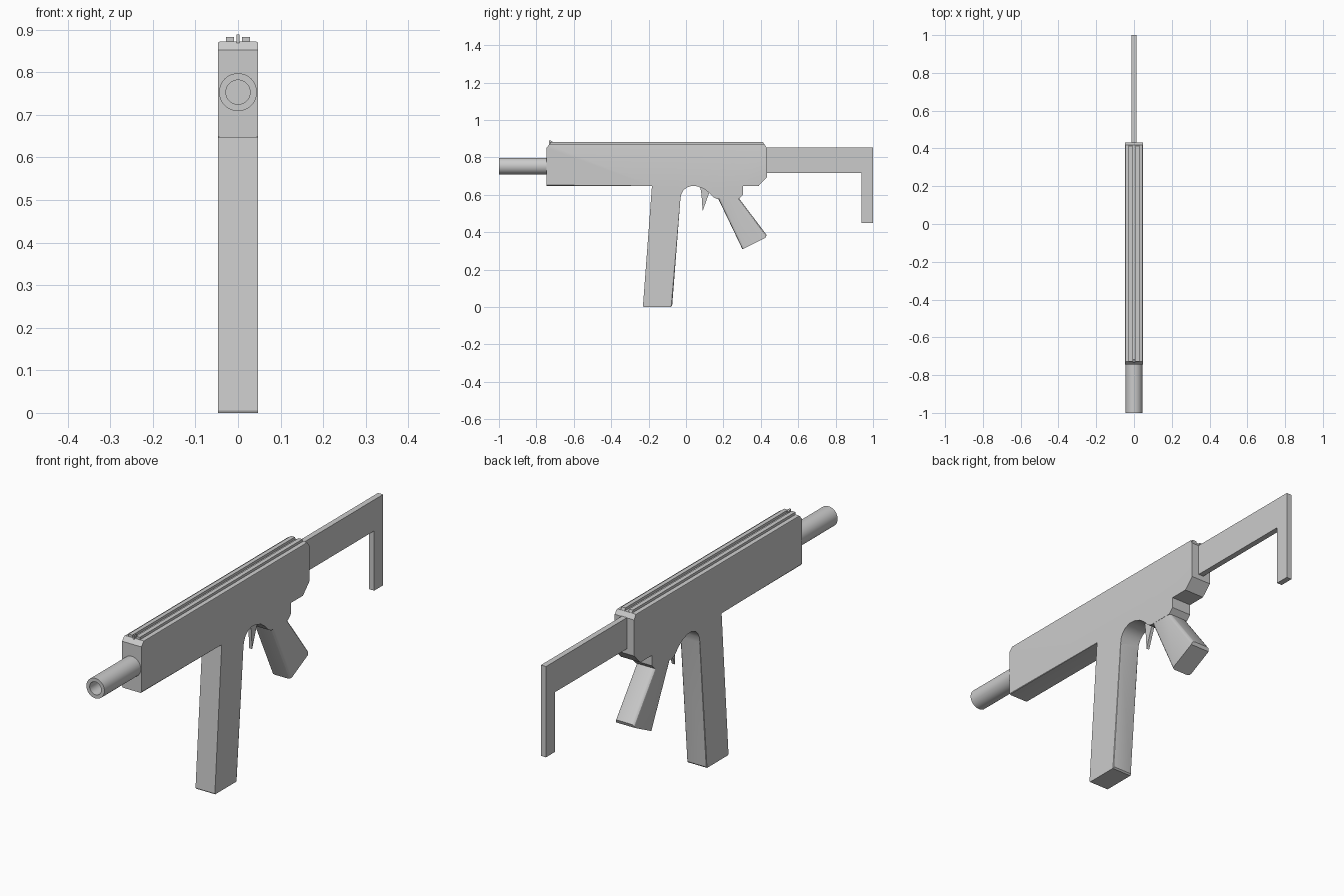
import bpy, bmesh, math
from mathutils import Vector, Matrix

if "Cube" in bpy.data.objects:
    bpy.data.objects.remove(bpy.data.objects["Cube"])


def finish(bm, name, smooth=True):
    bmesh.ops.recalc_face_normals(bm, faces=bm.faces)
    me = bpy.data.meshes.new(name)
    bm.to_mesh(me)
    bm.free()
    ob = bpy.data.objects.new(name, me)
    bpy.context.collection.objects.link(ob)
    if smooth:
        bpy.ops.object.select_all(action='DESELECT')
        ob.select_set(True)
        bpy.context.view_layer.objects.active = ob
        bpy.ops.object.shade_smooth_by_angle(angle=math.radians(30))
    return ob


def prism(name, pts, half, x=0.0, bevel=None, width=0.0, segments=1):
    """Extrude a (y, z) side profile across x; bevel the rim edges picked by bevel(a, b)."""
    bm = bmesh.new()
    f = bm.faces.new([bm.verts.new((x - half, y, z)) for y, z in pts])
    ext = bmesh.ops.extrude_face_region(bm, geom=[f])
    moved = [v for v in ext["geom"] if isinstance(v, bmesh.types.BMVert)]
    bmesh.ops.translate(bm, verts=moved, vec=(2 * half, 0, 0))
    if bevel:
        picked = [e for e in bm.edges
                  if abs(e.verts[0].co.x - e.verts[1].co.x) < 1e-6
                  and bevel(*[v.co for v in e.verts])]
        bmesh.ops.bevel(bm, geom=picked, offset=width, offset_type='OFFSET',
                        segments=segments, profile=0.5, affect='EDGES')
    return finish(bm, name)


# Receiver with the magazine and trigger arch in one side profile
body = [(-0.745, 0.647), (-0.182, 0.647), (-0.23, 0.006), (-0.227, 0.0),
        (-0.08, 0.0), (-0.074, 0.006), (-0.03, 0.575), (-0.026, 0.6),
        (-0.015, 0.622), (0.003, 0.638), (0.03, 0.647), (0.06, 0.645),
        (0.095, 0.632), (0.122, 0.612), (0.145, 0.588), (0.165, 0.578),
        (0.283, 0.578), (0.305, 0.6), (0.305, 0.647), (0.388, 0.647),
        (0.432, 0.692), (0.432, 0.852), (0.418, 0.872), (-0.728, 0.872),
        (-0.745, 0.852)]


def body_bevel(a, b):
    top = min(a.z, b.z) > 0.86
    bottom = abs(a.z - 0.647) < 1e-4 and abs(b.z - 0.647) < 1e-4 and max(a.y, b.y) < -0.1
    mag_back = min(a.z, b.z) < 0.01 and max(a.z, b.z) > 0.5 and max(a.y, b.y) > -0.1
    return top or bottom or mag_back


prism("receiver_and_magazine", body, 0.0475, bevel=body_bevel, width=0.005, segments=2)

# Pistol grip with rounded front and back edges
prism("grip", [(0.166, 0.592), (0.302, 0.308), (0.425, 0.37), (0.431, 0.385),
               (0.283, 0.581)],
      0.0468, bevel=lambda a, b: abs(a.z - b.z) > 0.1, width=0.013, segments=3)

# Trigger
prism("trigger", [(0.075, 0.65), (0.083, 0.6), (0.089, 0.513), (0.106, 0.56),
                  (0.122, 0.605), (0.125, 0.63)], 0.007)

# Folding stock: bar and drop leg
prism("stock", [(0.42, 0.715), (0.937, 0.715), (0.937, 0.45), (1.0, 0.45),
                (1.0, 0.853), (0.42, 0.853)], 0.0125)

# Twin top rails and front sight
for side, x in (("left", -0.0185), ("right", 0.0185)):
    prism("top_rail_" + side, [(-0.728, 0.868), (0.418, 0.868),
                               (0.412, 0.883), (-0.728, 0.883)], 0.0095, x=x)
prism("front_sight", [(-0.732, 0.868), (-0.714, 0.868), (-0.714, 0.884),
                      (-0.722, 0.889), (-0.732, 0.889)], 0.004)

# Hollow barrel, spun from its wall section
bm = bmesh.new()
section = [(0.0, -0.8), (0.0285, -0.8), (0.0285, -1.0), (0.0445, -1.0), (0.0445, -0.735)]
vs = [bm.verts.new((r, y, 0.753)) for r, y in section]
es = [bm.edges.new(p) for p in zip(vs, vs[1:])]
bmesh.ops.spin(bm, geom=vs + es, cent=(0, 0, 0.753), axis=(0, 1, 0),
               angle=math.tau, steps=40)
bmesh.ops.remove_doubles(bm, verts=bm.verts, dist=1e-5)
finish(bm, "barrel")
